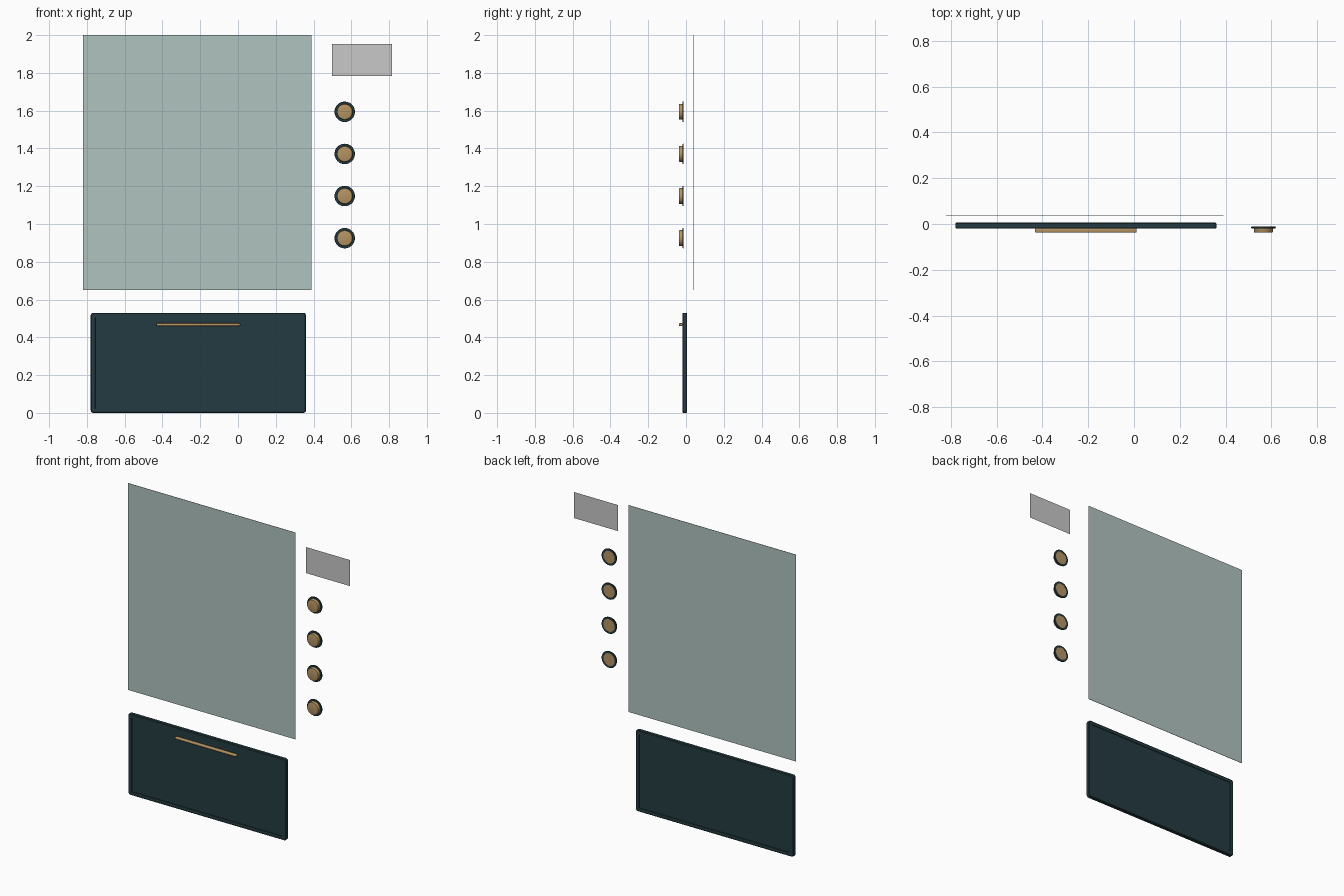
import bpy, bmesh, math
from mathutils import Matrix, Vector

if "Cube" in bpy.data.objects:
    bpy.data.objects.remove(bpy.data.objects["Cube"])


def material(name, rgb):
    m = bpy.data.materials.new(name)
    lin = [(c / 255 / 12.92) if c < 10 else ((c / 255 + 0.055) / 1.055) ** 2.4 for c in rgb]
    m.diffuse_color = (*lin, 1)
    m.use_nodes = True
    m.node_tree.nodes["Principled BSDF"].inputs["Base Color"].default_value = m.diffuse_color
    return m


TEAL = material("dark teal enamel", (36, 59, 65))
BRASS = material("brushed brass", (180, 147, 98))
GLASS = material("pale green glass", (176, 196, 192))
GREY = material("display grey", (200, 200, 200))


def finish(name, bm, mat, smooth=False):
    bmesh.ops.recalc_face_normals(bm, faces=bm.faces)
    me = bpy.data.meshes.new(name)
    bm.to_mesh(me)
    bm.free()
    me.materials.append(mat)
    ob = bpy.data.objects.new(name, me)
    bpy.context.collection.objects.link(ob)
    if smooth:
        bpy.ops.object.select_all(action='DESELECT')
        ob.select_set(True)
        bpy.context.view_layer.objects.active = ob
        bpy.ops.object.shade_smooth_by_angle(angle=math.radians(35))
    return ob


def box(name, x, y, z, mat, bevel=0, segments=2):
    """Box from (min, max) ranges, with optionally rounded edges."""
    bm = bmesh.new()
    size = [r[1] - r[0] for r in (x, y, z)]
    mid = [(r[1] + r[0]) / 2 for r in (x, y, z)]
    bmesh.ops.create_cube(bm, size=1, matrix=Matrix.Translation(mid) @ Matrix.Diagonal((*size, 1)))
    if bevel:
        bmesh.ops.bevel(bm, geom=bm.edges[:], offset=bevel, segments=segments, profile=0.5,
                        affect='EDGES')
    return finish(name, bm, mat, bool(bevel))


def lathe(name, profile, centre, mat, closed=False, steps=32):
    """Spin (radius, y) points around the y axis through centre."""
    bm = bmesh.new()
    vs = [bm.verts.new((r, y, 0)) for r, y in profile]
    edges = [bm.edges.new(p) for p in zip(vs, vs[1:])]
    if closed:
        edges.append(bm.edges.new((vs[-1], vs[0])))
    bmesh.ops.spin(bm, geom=vs + edges, cent=(0, 0, 0), axis=(0, 1, 0),
                   angle=math.tau, steps=steps)
    bmesh.ops.remove_doubles(bm, verts=bm.verts, dist=1e-5)
    bmesh.ops.translate(bm, verts=bm.verts, vec=Vector(centre))
    return finish(name, bm, mat, True)


# Glass door pane
box("glass_pane", (-0.82, 0.39), (0.0365, 0.0385), (0.65, 2.0), GLASS)

# Flat display
bm = bmesh.new()
bm.faces.new([bm.verts.new((x, -0.01, z)) for x, z in
              ((0.497, 1.783), (0.815, 1.783), (0.815, 1.953), (0.497, 1.953))])
finish("display", bm, GREY)

# Drawer front: rounded corners, with a shallow recessed field on both faces
bm = bmesh.new()
bmesh.ops.create_cube(bm, size=1, matrix=Matrix.Translation((-0.21, -0.007, 0.265))
                      @ Matrix.Diagonal((1.14, 0.025, 0.53, 1)))
corners = [e for e in bm.edges
           if abs(e.verts[0].co.y - e.verts[1].co.y) > 0.01]
bmesh.ops.bevel(bm, geom=corners, offset=0.014, segments=4, profile=0.5, affect='EDGES')
bm.normal_update()
broad = [f for f in bm.faces if abs(f.normal.y) > 0.9]
bmesh.ops.inset_individual(bm, faces=broad, thickness=0.004, depth=0.0)
rims = [e for e in bm.edges if len(e.link_faces) == 2
        and sorted(abs(f.normal.y) > 0.9 for f in e.link_faces) == [False, True]]
for v in {v for e in rims for v in e.verts}:
    v.co.y += 0.003 if v.co.y < -0.007 else -0.003
bmesh.ops.inset_individual(bm, faces=broad, thickness=0.02, depth=0.0)
bmesh.ops.inset_individual(bm, faces=broad, thickness=0.003, depth=-0.003)
finish("drawer_front", bm, TEAL, True)

# Drawer handle
box("drawer_handle", (-0.432, 0.012), (-0.038, -0.0185), (0.46, 0.475), BRASS, 0.005, 3)

# Column of control knobs, each in a dark ring
for i, z in enumerate((0.925, 1.148, 1.371, 1.594)):
    c = (0.565, 0, z)
    lathe(f"knob_ring_{i + 1}", [(0.041, -0.012), (0.053, -0.012), (0.054, -0.014),
                                 (0.053, -0.019), (0.041, -0.019)], c, TEAL, closed=True)
    lathe(f"knob_{i + 1}", [(0, -0.0125), (0.042, -0.0125), (0.042, -0.034),
                            (0.040, -0.037), (0.037, -0.038), (0, -0.038)], c, BRASS)
